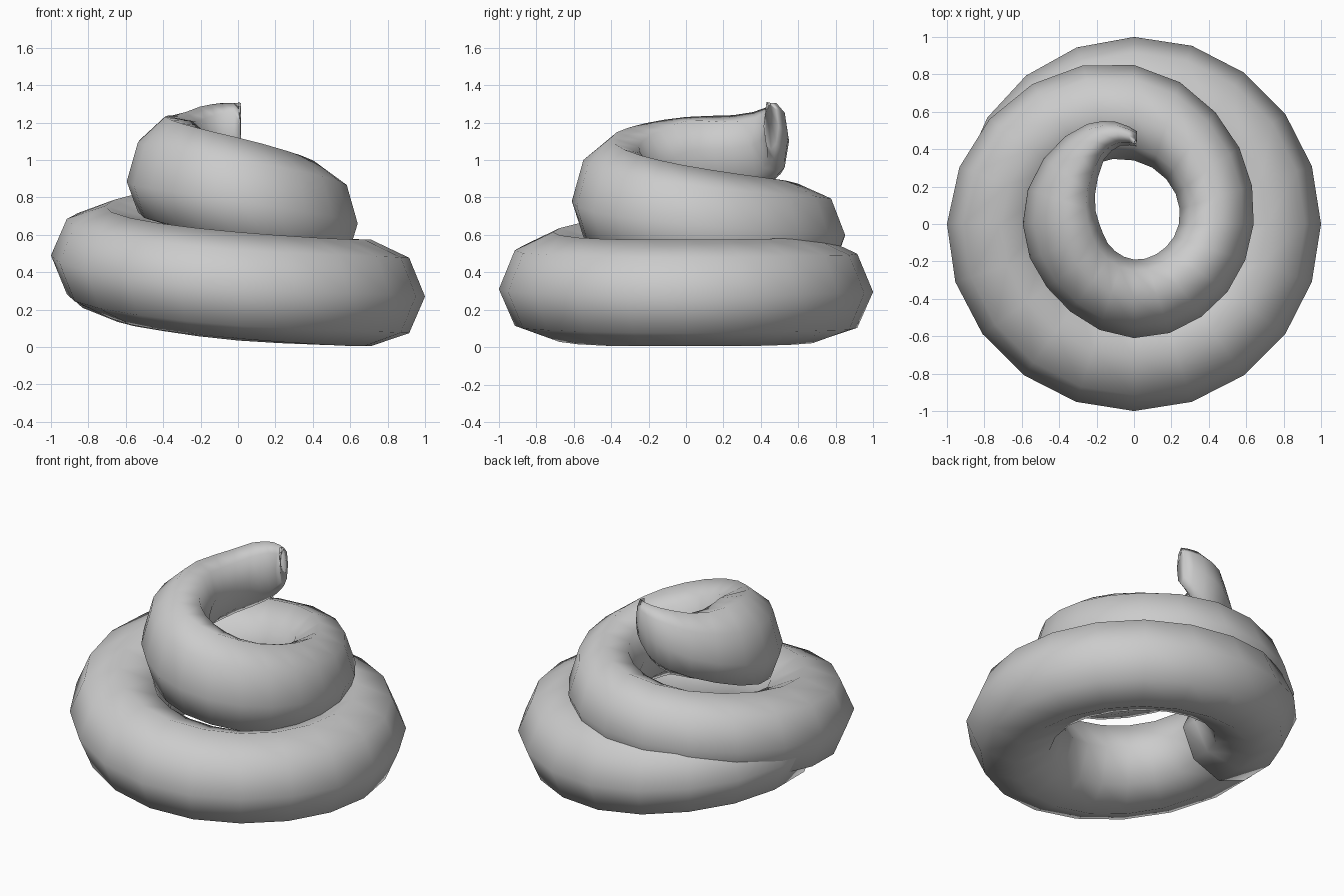
import bpy, bmesh, math

if "Cube" in bpy.data.objects:
    bpy.data.objects.remove(bpy.data.objects["Cube"])

SIDES = 8
STEP = 18  # degrees between rings

# Spiral keys: angle, centre radius, centre height, half width, half height, outward drop
KEYS = [
    (180, .66, .42, .28, .265, 0),
    (135, .69, .37, .285, .27, .01),
    (90, .71, .315, .29, .28, .02),
    (45, .71, .295, .29, .285, .01),
    (0, .71, .29, .29, .285, .02),
    (-45, .71, .295, .29, .285, .01),
    (-90, .71, .33, .29, .285, .02),
    (-135, .71, .39, .29, .285, 0),
    (-180, .71, .47, .29, .285, -.02),
    (-225, .67, .55, .27, .28, -.01),
    (-270, .595, .60, .255, .275, 0),
    (-315, .50, .64, .215, .275, .02),
    (-360, .44, .69, .20, .28, .03),
    (-405, .41, .75, .205, .29, .04),
    (-450, .40, .83, .21, .29, .05),
    (-495, .375, .90, .20, .285, .06),
    (-540, .39, .965, .205, .265, .08),
    (-585, .44, 1.03, .155, .215, .03),
    (-605, .485, 1.075, .105, .21, 0),
    (-620, .49, 1.125, .065, .18, 0),
    (-632, .455, 1.18, .04, .125, 0),
]


def sample(angle):
    """Smooth (Hermite) interpolation of the keys at an angle."""
    i = 0
    while i < len(KEYS) - 2 and angle < KEYS[i + 1][0]:
        i += 1
    a, b = KEYS[i], KEYS[i + 1]
    p = KEYS[max(i - 1, 0)]
    n = KEYS[min(i + 2, len(KEYS) - 1)]
    span = b[0] - a[0]
    t = (angle - a[0]) / span
    out = []
    for k in range(1, 6):
        m0 = (b[k] - p[k]) / (b[0] - p[0]) * span
        m1 = (n[k] - a[k]) / (n[0] - a[0]) * span
        out.append((2*t**3 - 3*t**2 + 1) * a[k] + (t**3 - 2*t**2 + t) * m0
                   + (3*t**2 - 2*t**3) * b[k] + (t**3 - t**2) * m1)
    return out


def add_ring(bm, angle, shrink=1.0):
    r, z, w, h, drop = sample(angle)
    th = math.radians(angle)
    ring = []
    for s in range(SIDES):
        p = 2 * math.pi * s / SIDES
        rad = r + w * shrink * math.cos(p)
        height = z + shrink * (h * math.sin(p) - drop * math.cos(p))
        ring.append(bm.verts.new((rad * math.cos(th), rad * math.sin(th), height)))
    return ring


# Tapering coil from the hidden lower end to the pinched tip
bm = bmesh.new()
angles = list(range(180, -586, -STEP)) + [-592, -605, -613, -620, -627, -632]
rings = [add_ring(bm, 183, .7)] + [add_ring(bm, a) for a in angles]
for a, b in zip(rings, rings[1:]):
    for s in range(SIDES):
        n = (s + 1) % SIDES
        bm.faces.new((a[s], a[n], b[n], b[s]))
bm.faces.new(rings[0])

# Tip: last ring closes on a small raised hook
top = bm.verts.new((0.0, .43, 1.31))
for s in range(SIDES):
    bm.faces.new((rings[-1][s], rings[-1][(s + 1) % SIDES], top))
bmesh.ops.recalc_face_normals(bm, faces=bm.faces[:])

mesh = bpy.data.meshes.new("spiral_coil")
bm.to_mesh(mesh)
bm.free()
coil = bpy.data.objects.new("spiral_coil", mesh)
bpy.context.collection.objects.link(coil)
for f in mesh.polygons:
    f.use_smooth = True
